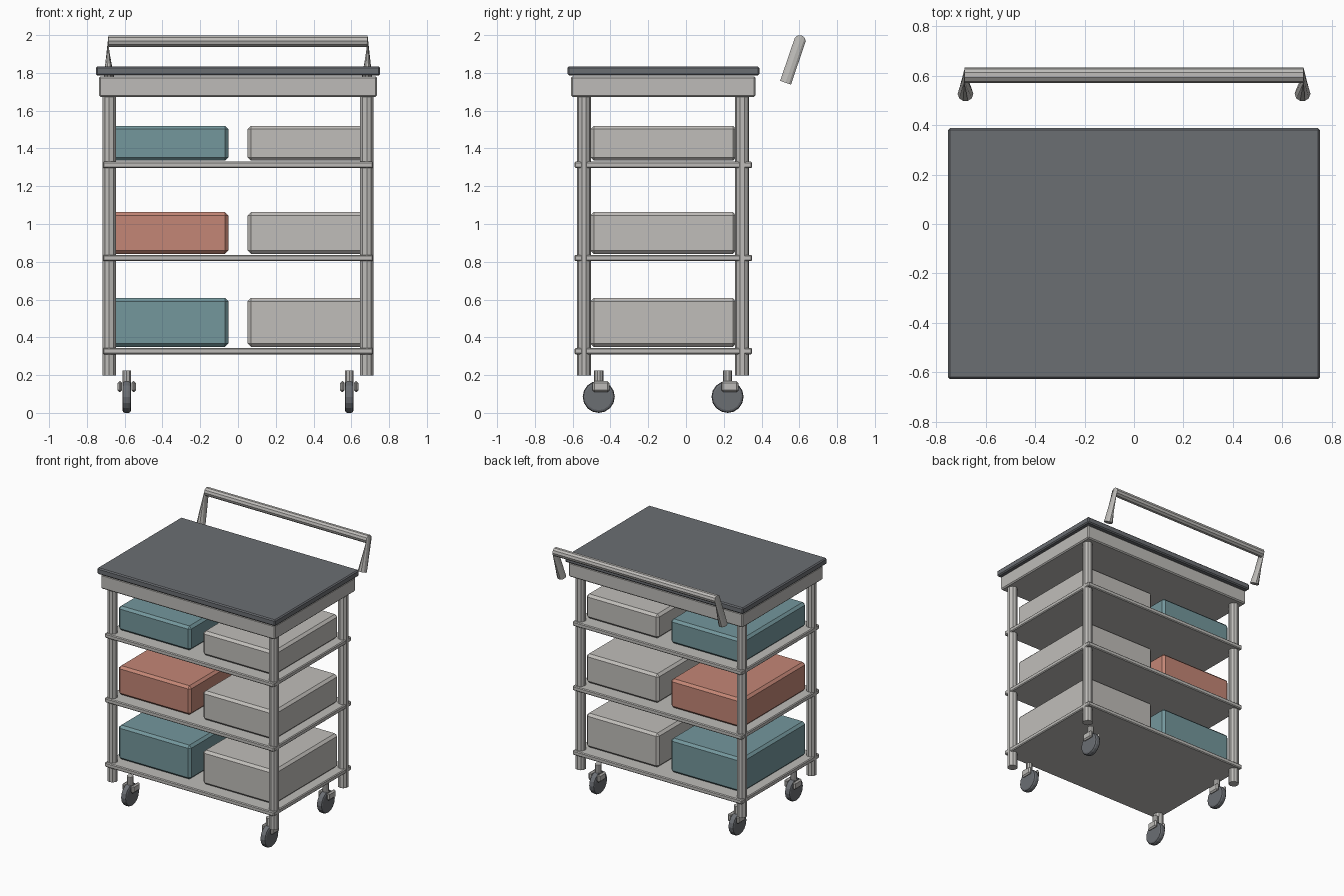
import bpy, bmesh, math
from mathutils import Vector, Matrix

cube = bpy.data.objects.get("Cube")
if cube:
    bpy.data.objects.remove(cube, do_unlink=True)


def make_material(name, rgb):
    mat = bpy.data.materials.new(name)
    mat.use_nodes = True
    color = (*rgb, 1)
    mat.diffuse_color = color
    mat.node_tree.nodes["Principled BSDF"].inputs["Base Color"].default_value = color
    return mat


STEEL = make_material("steel", (0.51, 0.50, 0.48))
BIN_GREY = make_material("bin grey", (0.53, 0.515, 0.49))
TEAL = make_material("teal", (0.175, 0.31, 0.335))
CORAL = make_material("coral", (0.55, 0.24, 0.18))
SLATE = make_material("dark slate", (0.147, 0.156, 0.171))

MID_Y = -0.12


def finish(name, bm, mat, bevel=0, segments=1):
    bmesh.ops.recalc_face_normals(bm, faces=bm.faces)
    mesh = bpy.data.meshes.new(name)
    bm.to_mesh(mesh)
    bm.free()
    mesh.materials.append(mat)
    obj = bpy.data.objects.new(name, mesh)
    bpy.context.collection.objects.link(obj)
    if bevel:
        mod = obj.modifiers.new("bevel", "BEVEL")
        mod.width = bevel
        mod.segments = segments
        mod.limit_method = "ANGLE"
        mod.angle_limit = math.radians(50)
    return obj


def box(name, x, y, z, mat, bevel=0):
    """Box from (low, high) ranges on each axis."""
    bm = bmesh.new()
    size = [hi - lo for lo, hi in (x, y, z)]
    centre = [(hi + lo) / 2 for lo, hi in (x, y, z)]
    bmesh.ops.create_cube(bm, size=1, matrix=Matrix.Translation(centre) @ Matrix.Diagonal((*size, 1)))
    return finish(name, bm, mat, bevel)


def cylinder(name, centre, radius, length, sides, mat, axis="Z", bevel=0, segments=1):
    bm = bmesh.new()
    turn = Matrix.Rotation(math.pi / 2, 4, "Y") if axis == "X" else Matrix()
    bmesh.ops.create_cone(bm, cap_ends=True, segments=sides, radius1=radius, radius2=radius,
                          depth=length, matrix=Matrix.Translation(centre) @ turn)
    return finish(name, bm, mat, bevel, segments)


def around(centre, half):
    return (centre - half, centre + half)


# Worktop and the apron below it
box("worktop", around(0, 0.753), around(MID_Y, 0.508), (1.787, 1.835), SLATE, 0.008)
box("apron", around(0, 0.736), around(MID_Y, 0.488), (1.673, 1.782), STEEL, 0.008)

# Shelves, each with a coloured bin and a grey bin
levels = [("lower", 0.327, 0.609, TEAL), ("middle", 0.82, 1.063, CORAL), ("upper", 1.313, 1.52, TEAL)]
for level, z, bin_top, colour in levels:
    box(level + "_shelf", around(0, 0.716), around(MID_Y, 0.47), around(z, 0.017), STEEL, 0.006)
    for side, sign, mat in (("right", -1, colour), ("left", 1, BIN_GREY)):
        box(f"{level}_{side}_bin", around(sign * 0.357, 0.306), around(MID_Y, 0.386),
            (z + 0.022, bin_top), mat, 0.018)

# Corner posts and casters
for end, post_y, wheel_y in (("front", -0.54, -0.462), ("back", 0.297, 0.22)):
    for side, sign in (("right", -1), ("left", 1)):
        tag = f"{end}_{side}"
        cylinder(tag + "_post", (sign * 0.682, post_y, 0.95), 0.037, 1.506, 10, STEEL)
        x = sign * 0.589
        cylinder(tag + "_wheel", (x, wheel_y, 0.085), 0.085, 0.046, 16, SLATE, "X", 0.014, 2)
        cylinder(tag + "_caster_stem", (x, wheel_y, 0.165), 0.024, 0.12, 10, STEEL)
        for cheek in (-1, 1):
            box(f"{tag}_fork_{'inner' if cheek != sign else 'outer'}", around(x + cheek * 0.036, 0.012),
                around(wheel_y + 0.012, 0.045), (0.11, 0.168), STEEL, 0.01)

# Push handle: a tube whose corner rings face along the grip
SIDES, RADIUS = 10, 0.032
low, high = Vector((0.682, 0.527, 1.748)), Vector((0.686, 0.602, 1.968))
across = Vector((1, 0, 0))
up = Vector((0, high.y - low.y, high.z - low.z)).normalized()
depth = up.cross(across)
mirror = Vector((-1, 1, 1))
path = [(low * mirror, across), (high * mirror, -up), (high, -up), (low, -across)]
bm = bmesh.new()
rings = []
for centre, u in path:
    angles = [math.tau * i / SIDES for i in range(SIDES)]
    rings.append([bm.verts.new(centre + RADIUS * (math.cos(a) * u + math.sin(a) * depth)) for a in angles])
for a, b in zip(rings, rings[1:]):
    for i in range(SIDES):
        j = (i + 1) % SIDES
        bm.faces.new((a[i], a[j], b[j], b[i]))
bm.faces.new(rings[0])
bm.faces.new(rings[-1])
finish("push_handle", bm, STEEL)
